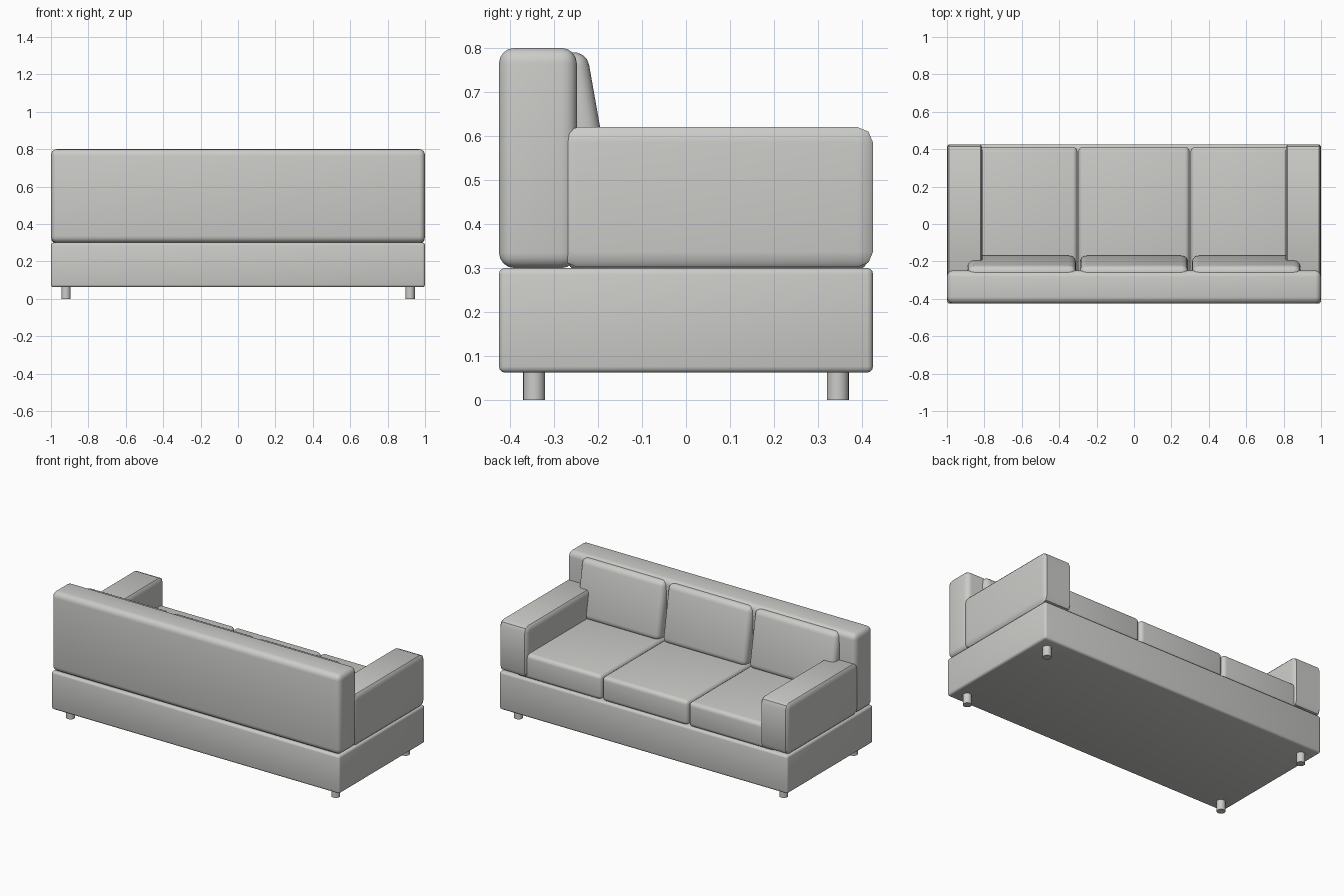
import bpy, bmesh, math
from mathutils import Vector

if "Cube" in bpy.data.objects:
    bpy.data.objects.remove(bpy.data.objects["Cube"])

fabric = bpy.data.materials.new("light grey")
fabric.diffuse_color = (0.6, 0.6, 0.58, 1)
fabric.use_nodes = True
fabric.node_tree.nodes["Principled BSDF"].inputs["Base Color"].default_value = fabric.diffuse_color


def finish(name, bm, angle=40):
    mesh = bpy.data.meshes.new(name)
    bm.to_mesh(mesh)
    bm.free()
    mesh.materials.append(fabric)
    ob = bpy.data.objects.new(name, mesh)
    bpy.context.collection.objects.link(ob)
    bpy.ops.object.select_all(action='DESELECT')
    ob.select_set(True)
    bpy.context.view_layer.objects.active = ob
    bpy.ops.object.shade_smooth_by_angle(angle=math.radians(angle))
    return ob


def soft_box(name, lo, hi, radii, segments=4):
    """Rounded box between two corners; radii gives the rounding per axis."""
    lo, hi, r = Vector(lo), Vector(hi), Vector(radii)
    size = hi - lo
    bm = bmesh.new()
    bmesh.ops.create_cube(bm, size=1)
    for v in bm.verts:
        v.co = Vector([v.co[i] * size[i] / r[i] for i in range(3)])
    bmesh.ops.bevel(bm, geom=bm.edges[:], offset=1, offset_type='OFFSET',
                    segments=segments, profile=0.5, affect='EDGES')
    for v in bm.verts:
        v.co = Vector([v.co[i] * r[i] for i in range(3)])
    ob = finish(name, bm)
    ob.location = (lo + hi) / 2
    return ob


# Base and backrest
soft_box("base", (-1, -0.425, 0.062), (1, 0.425, 0.3), (0.014,) * 3, 3)
soft_box("backrest", (-1, -0.425, 0.3), (1, -0.248, 0.8), (0.03, 0.035, 0.035))

# Arms and legs, mirrored left and right
for side, s in (("left", -1), ("right", 1)):
    x = sorted((s * 0.81, s * 1.0))
    soft_box(side + "_arm", (x[0], -0.282, 0.302), (x[1], 0.425, 0.62),
             (0.012, 0.035, 0.035), 2)
    for end, y in (("back", -0.345), ("front", 0.345)):
        bm = bmesh.new()
        bmesh.ops.create_cone(bm, cap_ends=True, segments=20, radius1=0.025,
                              radius2=0.025, depth=0.07)
        leg = finish(f"{side}_{end}_leg", bm)
        leg.location = (s * 0.92, y, 0.035)

# Seat cushions and tilted back cushions
for i, name in enumerate(("left", "middle", "right")):
    x = (i - 1) * 0.6
    soft_box(name + "_seat_cushion", (x - 0.297, -0.27, 0.295),
             (x + 0.297, 0.412, 0.45), (0.025,) * 3)
    back = soft_box(name + "_back_cushion", (x - 0.29, -0.314, 0.428),
                    (x + 0.29, -0.194, 0.788), (0.035,) * 3)
    back.rotation_euler.x = math.radians(10)
